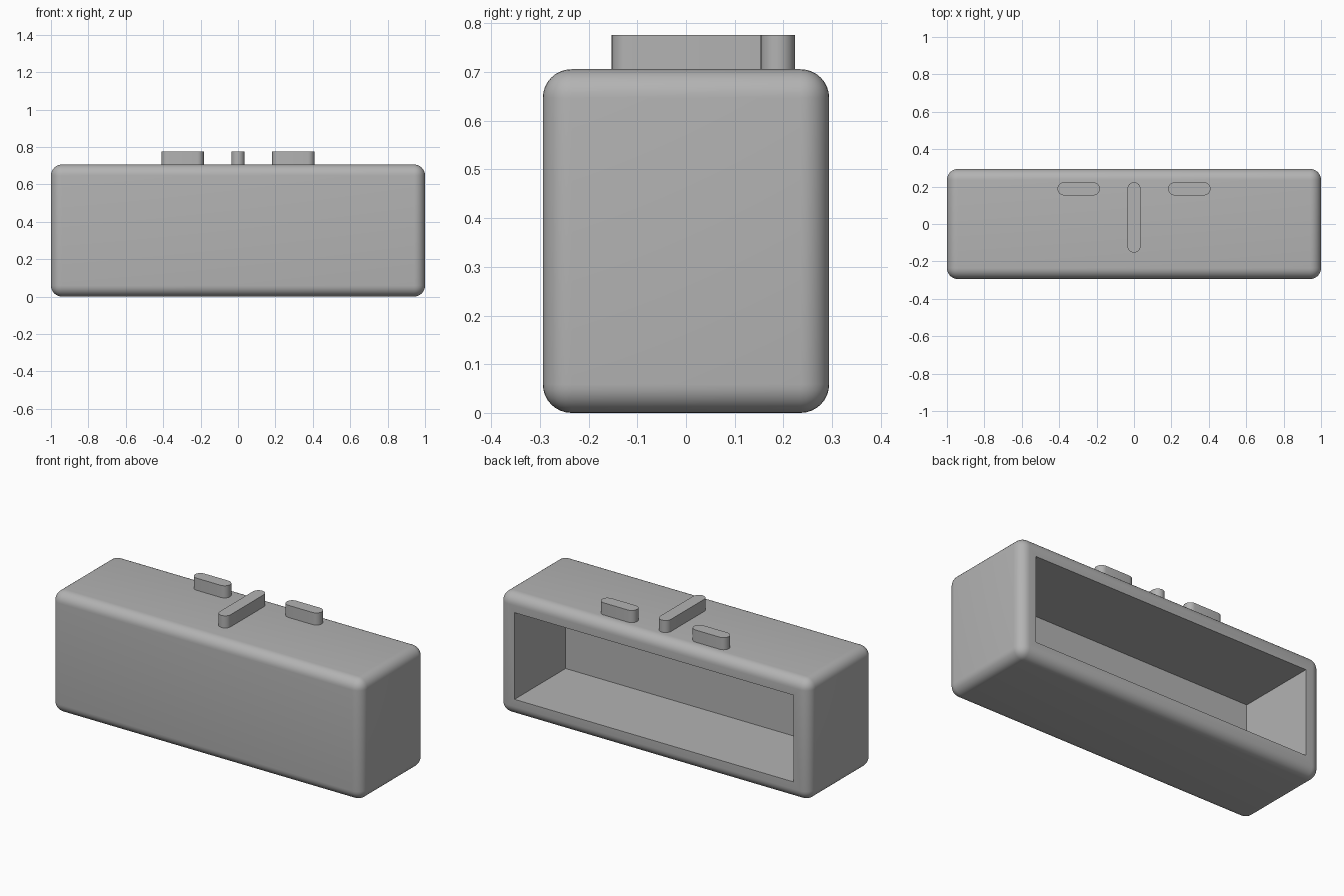
import bpy, bmesh, math
from mathutils import Matrix, Vector

default = bpy.data.objects.get("Cube")
if default:
    bpy.data.objects.remove(default, do_unlink=True)

UNIT = 2 / 170                      # the body is 170 units long
LENGTH, DEPTH, HEIGHT = 170 * UNIT, 50 * UNIT, 60 * UNIT
WALL, ROUND = 10 * UNIT, 5 * UNIT
RIB = 6 * UNIT                      # rib width and height

grey = bpy.data.materials.new("plain_grey")
grey.use_nodes = True
colour = (0.45, 0.45, 0.45, 1)
grey.diffuse_color = colour
grey.node_tree.nodes["Principled BSDF"].inputs["Base Color"].default_value = colour


def finish(bm, name):
    bmesh.ops.recalc_face_normals(bm, faces=bm.faces[:])
    mesh = bpy.data.meshes.new(name)
    bm.to_mesh(mesh)
    bm.free()
    mesh.materials.append(grey)
    obj = bpy.data.objects.new(name, mesh)
    bpy.context.collection.objects.link(obj)
    bpy.ops.object.select_all(action='DESELECT')
    obj.select_set(True)
    bpy.context.view_layer.objects.active = obj
    bpy.ops.object.shade_smooth_by_angle(angle=math.radians(30))
    return obj


# Rounded housing, hollowed out through its back face
bm = bmesh.new()
size = Matrix.Diagonal((LENGTH, DEPTH, HEIGHT, 1))
bmesh.ops.create_cube(bm, size=1, matrix=Matrix.Translation((0, 0, HEIGHT / 2)) @ size)
bmesh.ops.bevel(bm, geom=bm.edges[:], offset=ROUND, segments=8, profile=0.5, affect='EDGES')
back = max(bm.faces, key=lambda f: f.calc_center_median().y)
bmesh.ops.inset_region(bm, faces=[back], thickness=WALL - ROUND)
floor = bmesh.ops.extrude_discrete_faces(bm, faces=[back])["faces"][0]
bmesh.ops.translate(bm, verts=floor.verts[:], vec=(0, WALL - DEPTH, 0))
finish(bm, "housing")


# Upright ribs with half-round ends
def rib(name, start, end):
    start, end = Vector(start), Vector(end)
    along = (end - start).normalized()
    side = Vector((-along.y, along.x))
    bm = bmesh.new()
    outline = []
    steps = 12
    for centre, turn in ((end, -math.pi / 2), (start, math.pi / 2)):
        for i in range(steps + 1):
            a = turn + math.pi * i / steps
            p = centre + (along * math.cos(a) + side * math.sin(a)) * RIB / 2
            outline.append(bm.verts.new((p.x, p.y, HEIGHT)))
    base = bm.faces.new(outline)
    top = bmesh.ops.extrude_face_region(bm, geom=[base], use_keep_orig=True)["geom"]
    bmesh.ops.translate(bm, verts=[v for v in top if isinstance(v, bmesh.types.BMVert)],
                        vec=(0, 0, RIB))
    finish(bm, name)


back_line = 16 * UNIT
rib("centre_rib", (0, -10 * UNIT), (0, back_line))
for name, s in (("left_rib", 1), ("right_rib", -1)):
    rib(name, (s * 0.218, back_line), (s * 0.374, back_line))
